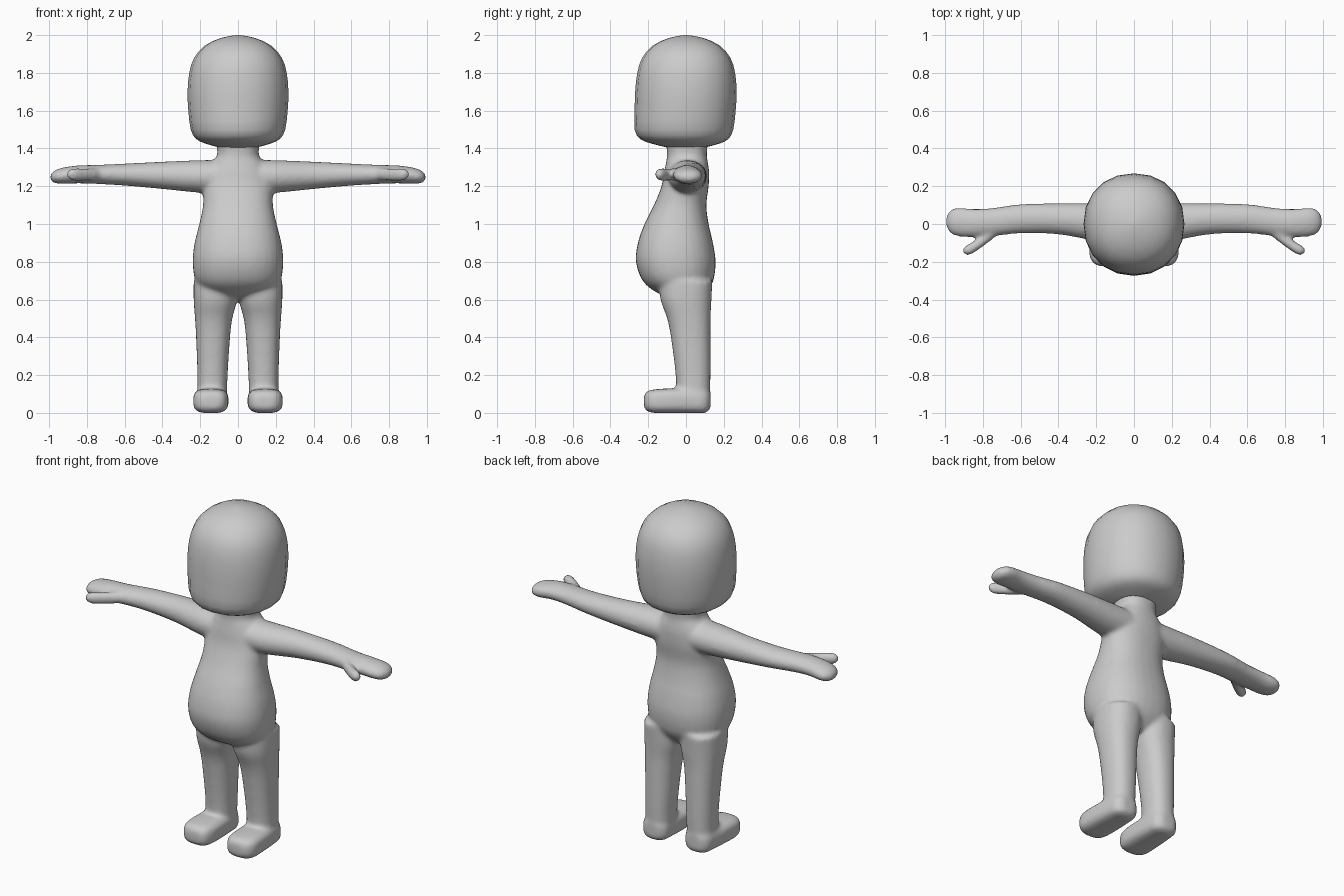
import bpy, bmesh, math

grey = bpy.data.materials.new("plain grey")
grey.diffuse_color = (0.6, 0.6, 0.6, 1)


def smooth_rows(rows, steps):
    """Catmull-Rom refinement of the cross-section rows."""
    out = []
    for i in range(len(rows) - 1):
        a, b, c, d = (rows[max(i - 1, 0)], rows[i], rows[i + 1],
                      rows[min(i + 2, len(rows) - 1)])
        for s in range(steps):
            t = s / steps
            out.append([0.5 * (2 * q + (r - p) * t + (2 * p - 5 * q + 4 * r - w) * t * t
                               + (3 * q - p - 3 * r + w) * t ** 3)
                        for p, q, r, w in zip(a, b, c, d)])
    return out + [rows[-1]]


def loft(bm, axis, rows, side=1, power=2.0, segments=32, steps=4):
    """Skin closed rings; each row is (position, u min, u max, v min, v max)."""
    rings = []
    for t, u0, u1, v0, v1 in smooth_rows(rows, steps):
        ring = []
        for k in range(segments):
            a = 2 * math.pi * k / segments
            c, s = math.cos(a), math.sin(a)
            u = (u0 + u1) / 2 + (u1 - u0) / 2 * math.copysign(abs(c) ** (2 / power), c)
            v = (v0 + v1) / 2 + (v1 - v0) / 2 * math.copysign(abs(s) ** (2 / power), s)
            x, y, z = {"x": (t, u, v), "y": (u, t, v), "z": (u, v, t)}[axis]
            ring.append(bm.verts.new((x * side, y, z)))
        rings.append(ring)
    for a, b in zip(rings, rings[1:]):
        for k in range(segments):
            n = (k + 1) % segments
            bm.faces.new((a[k], a[n], b[n], b[k]))
    bm.faces.new(rings[0][::-1])
    bm.faces.new(rings[-1])


def finish(bm, name):
    bmesh.ops.recalc_face_normals(bm, faces=bm.faces)
    for f in bm.faces:
        f.smooth = True
    mesh = bpy.data.meshes.new(name)
    bm.to_mesh(mesh)
    bm.free()
    mesh.materials.append(grey)
    ob = bpy.data.objects.new(name, mesh)
    bpy.context.collection.objects.link(ob)
    return ob


# Body: torso, arms, thumbs, legs and feet fused into one skin
bm = bmesh.new()
torso = [(0.60, -0.10, 0.10, -0.07, 0.07), (0.64, -0.17, 0.17, -0.16, 0.11),
         (0.70, -0.225, 0.225, -0.23, 0.145), (0.80, -0.24, 0.24, -0.265, 0.157),
         (0.90, -0.23, 0.23, -0.255, 0.143), (1.00, -0.205, 0.205, -0.22, 0.12),
         (1.10, -0.185, 0.185, -0.17, 0.108), (1.20, -0.185, 0.185, -0.13, 0.12),
         (1.28, -0.165, 0.165, -0.115, 0.122), (1.33, -0.135, 0.135, -0.105, 0.115),
         (1.37, -0.11, 0.11, -0.10, 0.11), (1.46, -0.12, 0.12, -0.11, 0.12)]
loft(bm, "z", torso, power=2.3)

arm = [(0.05, -0.10, 0.11, 1.16, 1.34), (0.20, -0.09, 0.11, 1.165, 1.338),
       (0.40, -0.055, 0.11, 1.185, 1.33), (0.60, -0.05, 0.105, 1.203, 1.32),
       (0.75, -0.065, 0.085, 1.212, 1.313), (0.85, -0.07, 0.08, 1.215, 1.31),
       (0.93, -0.066, 0.088, 1.212, 1.298), (0.97, -0.05, 0.075, 1.216, 1.284),
       (0.988, -0.025, 0.05, 1.228, 1.268), (0.995, 0.0, 0.025, 1.24, 1.256)]
thumb = [(0.70, -0.04, 0.01, 1.24, 1.285), (0.76, -0.09, -0.02, 1.23, 1.295),
         (0.81, -0.127, -0.065, 1.228, 1.297), (0.86, -0.16, -0.098, 1.228, 1.297),
         (0.89, -0.165, -0.115, 1.234, 1.291), (0.907, -0.15, -0.13, 1.25, 1.275)]
leg = [(0.03, 0.06, 0.215, -0.05, 0.125), (0.20, 0.055, 0.215, -0.055, 0.13),
       (0.40, 0.042, 0.222, -0.08, 0.13), (0.50, 0.03, 0.228, -0.10, 0.13),
       (0.60, 0.005, 0.235, -0.135, 0.135), (0.70, 0.005, 0.235, -0.14, 0.14)]
foot = [(-0.223, 0.10, 0.18, 0.035, 0.085), (-0.21, 0.075, 0.21, 0.012, 0.112),
        (-0.17, 0.055, 0.235, 0.0, 0.124), (-0.08, 0.05, 0.236, -0.001, 0.13),
        (0.04, 0.055, 0.226, -0.001, 0.13), (0.10, 0.065, 0.215, 0.0, 0.125),
        (0.13, 0.10, 0.18, 0.02, 0.11)]
for side in (1, -1):
    loft(bm, "x", arm, side)
    loft(bm, "x", thumb, side)
    loft(bm, "z", leg, side, power=2.3)
    loft(bm, "y", foot, side, power=3.2)
body = finish(bm, "body")
fuse = body.modifiers.new("fuse", "REMESH")
fuse.mode = "VOXEL"
fuse.voxel_size = 0.011
fuse.use_smooth_shade = True
blend = body.modifiers.new("blend", "SMOOTH")
blend.factor = 0.5
blend.iterations = 10

# Head: tall rounded block, squarer near the jaw
bm = bmesh.new()
head = [(1.405, -0.10, 0.10, -0.10, 0.10), (1.425, -0.17, 0.17, -0.18, 0.175),
        (1.45, -0.222, 0.222, -0.243, 0.225), (1.50, -0.25, 0.25, -0.272, 0.25),
        (1.60, -0.263, 0.263, -0.272, 0.263), (1.70, -0.267, 0.267, -0.269, 0.268),
        (1.80, -0.258, 0.258, -0.258, 0.26), (1.88, -0.232, 0.232, -0.232, 0.235),
        (1.945, -0.175, 0.175, -0.175, 0.178), (1.985, -0.09, 0.09, -0.09, 0.092),
        (2.0, -0.012, 0.012, -0.012, 0.012)]
loft(bm, "z", head, power=2.15, segments=20, steps=2)
finish(bm, "head")
